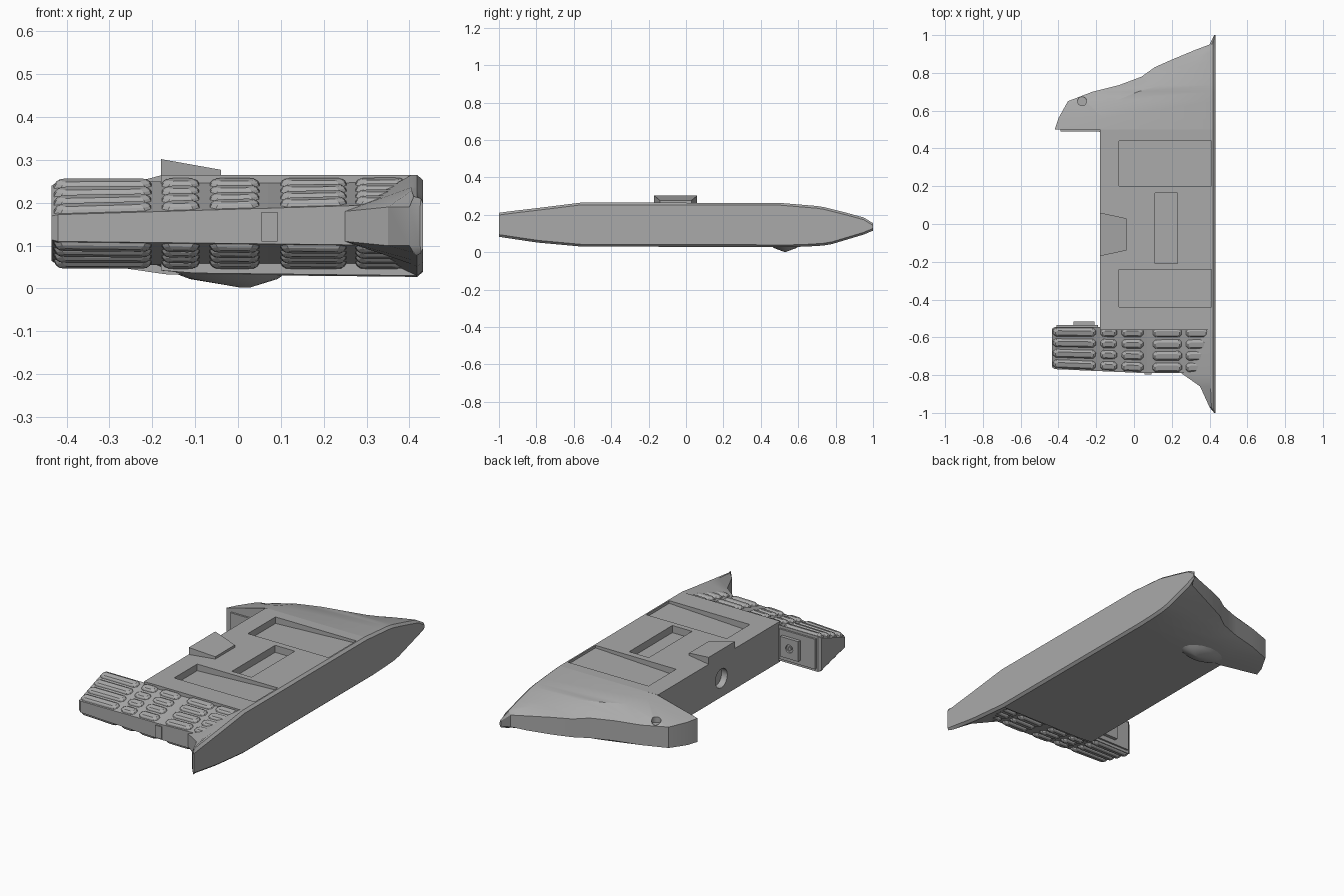
import bpy, bmesh, math
from mathutils import Vector

cube = bpy.data.objects.get("Cube")
if cube:
    bpy.data.objects.remove(cube)

grey = bpy.data.materials.new("plain_grey")
grey.use_nodes = True
grey.diffuse_color = (0.4, 0.4, 0.4, 1)
grey.node_tree.nodes["Principled BSDF"].inputs["Base Color"].default_value = (0.4, 0.4, 0.4, 1)


def finish(name, bm, smooth=0):
    """Turn a bmesh into a named grey object."""
    bmesh.ops.remove_doubles(bm, verts=bm.verts, dist=1e-5)
    bmesh.ops.recalc_face_normals(bm, faces=bm.faces)
    mesh = bpy.data.meshes.new(name)
    bm.to_mesh(mesh)
    bm.free()
    mesh.materials.append(grey)
    ob = bpy.data.objects.new(name, mesh)
    bpy.context.collection.objects.link(ob)
    if smooth:
        activate(ob)
        bpy.ops.object.shade_smooth_by_angle(angle=math.radians(smooth))
    return ob


def activate(ob):
    bpy.ops.object.select_all(action='DESELECT')
    ob.select_set(True)
    bpy.context.view_layer.objects.active = ob


def loft(bm, rings):
    """Skin a list of equal length closed rings and cap both ends."""
    vs = [[bm.verts.new(p) for p in r] for r in rings]
    for a, b in zip(vs, vs[1:]):
        n = len(a)
        for i in range(n):
            bm.faces.new((a[i], a[(i + 1) % n], b[(i + 1) % n], b[i]))
    bm.faces.new(vs[0])
    bm.faces.new(vs[-1][::-1])


def block(name, x0, x1, y0, y1, z0, z1):
    bm = bmesh.new()
    loft(bm, [[(x0, y0, z), (x1, y0, z), (x1, y1, z), (x0, y1, z)] for z in (z0, z1)])
    return finish(name, bm)


def disc(name, centre, axis, radius, depth, segs=24):
    bm = bmesh.new()
    bmesh.ops.create_cone(bm, cap_ends=True, segments=segs, radius1=radius, radius2=radius, depth=depth)
    rot = Vector((0, 0, 1)).rotation_difference(Vector(axis)).to_matrix()
    bmesh.ops.rotate(bm, verts=bm.verts, matrix=rot)
    bmesh.ops.translate(bm, verts=bm.verts, vec=centre)
    return finish(name, bm, 40)


def cut(ob, cutter):
    activate(ob)
    mod = ob.modifiers.new("cut", 'BOOLEAN')
    mod.operation, mod.solver, mod.object = 'DIFFERENCE', 'EXACT', cutter
    bpy.ops.object.modifier_apply(modifier=mod.name)
    bpy.data.objects.remove(cutter)


def lerp(a, b, t):
    return a + (b - a) * t


def height(y, pts):
    """Piecewise linear side outline."""
    for (a, za), (b, zb) in zip(pts, pts[1:]):
        if y <= b:
            return lerp(za, zb, (y - a) / (b - a))
    return pts[-1][1]


TOP = [(-1, .21), (-.95, .218), (-.8, .235), (-.58, .265), (.48, .265), (.72, .245), (.86, .21), (.97, .18), (1, .155)]
LOW = [(-1, .082), (-.8, .052), (-.6, .03), (.6, .027), (.76, .037), (.87, .07), (.97, .1), (1, .115)]

# Main body: stations of (y, inner x, edge low, edge high, shoulder x)
stations = [(-1, .425, .1, .19, .427), (-.97, .4, .1, .19, .41), (-.86, .35, .1, .19, .405),
            (-.79, .25, .11, .18, .405), (-.56, .25, .11, .18, .405),
            (-.56, -.18, .042, .264, -.1), (.5, -.18, .042, .264, -.1),
            (.5, -.42, .07, .2, -.17), (.56, -.4, .07, .195, -.16), (.65, -.35, .075, .19, -.1),
            (.7, -.22, .075, .185, .02), (.735, -.08, .075, .185, .14), (.78, .04, .075, .185, .24),
            (.83, .11, .08, .18, .3), (.87, .2, .085, .18, .33), (.92, .32, .095, .175, .38),
            (.95, .4, .105, .17, .412), (1, .425, .12, .15, .427)]
bm = bmesh.new()
rings = []
for y, xe, lo, hi, xs in stations:
    t, b = height(y, TOP), height(y, LOW)
    rim = max(xs, .418)
    section = [(xe, lo), (xe, hi), (xs, t), (rim, t), (.432, t - .012),
               (.432, b + .012), (rim, b), (xs, b + .006)]
    rings.append([(x, y, z) for x, z in section])
loft(bm, rings)
body = finish("body", bm)

# Recesses in the top, with floors that rise toward the flat side
for y0, y1 in ((.2, .44), (-.44, -.24)):
    bm = bmesh.new()
    loft(bm, [[(-.08, y, .228), (.41, y, .25), (.41, y, .3), (-.08, y, .3)] for y in (y0, y1)])
    cut(body, finish("recess_cutter", bm))
cut(body, block("slot_cutter", .11, .23, -.21, .165, .225, .3))
cut(body, disc("port_cutter", (-.18, -.05, .145), (1, 0, 0), .052, .07))
cut(body, disc("screw_cutter", (-.275, .65, .21), (0, 0, 1), .024, .05, 16))
activate(body)
bpy.ops.object.shade_smooth_by_angle(angle=math.radians(25))

# Wedge tab above the port
bm = bmesh.new()
loft(bm, [[(-.18, -.17, z0), (-.18, .06, z0), (-.04, .03, z1), (-.04, -.14, z1)]
          for z0, z1 in ((.25, .25), (.302, .277))])
finish("wedge_tab", bm)

# Swelling underneath, at the root of the rear arm
bm = bmesh.new()
n = 16
rings = []
for k, z in ((1, .055), (.6, .022), (.06, .002)):
    rings.append([(lerp(.02, -.03, k) + .17 * k * math.cos(a), .53 + .1 * k * math.sin(a), z)
                  for a in (math.tau * i / n for i in range(n))])
loft(bm, rings)
finish("underside_swelling", bm, 50)


# Front grip: sloped upper and lower faces around a flat front band
def front_y(x):
    return -.768 - .022 * min(1, max(0, (x + .43) / .5))


def slope(x, t, side):
    """Point on the upper (side 1) or lower (side 0) grip face."""
    u = (x + .43) / .85
    if side:
        z = lerp(.25, lerp(.172, .198, u), t)
    else:
        z = lerp(.055, lerp(.11, .1, u), t)
    return Vector((x, lerp(-.545, front_y(x), t), z))


bm = bmesh.new()
rings = []
for x, shrink in ((-.435, .9), (-.42, 1), (-.18, 1), (.07, 1), (.25, 1), (.415, 1)):
    ring = [slope(x, 0, 1), slope(x, 1, 1), slope(x, 1, 0), slope(x, 0, 0)]
    mid = sum(ring, Vector()) / 4
    rings.append([mid + (p - mid) * shrink for p in ring])
loft(bm, rings)
finish("grip", bm)

# Raised grip ribs in five columns and four rows, above and below
bm = bmesh.new()
for side in (0, 1):
    normal = Vector((0, -.32, .95)) if side else Vector((0, -.23, -.97))
    for x0, x1 in ((-.43, -.2), (-.18, -.088), (-.068, .052), (.097, .255), (.272, .395)):
        for row in range(4):
            t0 = row * .25 + .015
            t1 = t0 + .215
            rings = []
            for inset, lift in ((0, -.004), (.006, .007), (.014, .013)):
                a, b, s = x0 + inset, x1 - inset, inset * 4
                c, d = t0 + s, t1 - s
                e = (d - c) * .28
                outline = [(a, c + e), (a + .014, c), (b - .014, c), (b, c + e),
                           (b, d - e), (b - .014, d), (a + .014, d), (a, d - e)]
                rings.append([slope(x, t, side) + normal * lift for x, t in outline])
            loft(bm, rings)
finish("grip_ribs", bm)

# Clasp strip on the front band
block("front_clasp", .055, .092, -.797, -.77, .11, .178)

# Panels on the facing sides of the two arms
block("grip_panel_frame", -.41, -.19, -.548, -.535, .07, .235)
panel = block("grip_panel", -.32, -.21, -.54, -.517, .095, .205)
cut(panel, disc("panel_hole_cutter", (-.265, -.517, .15), (0, 1, 0), .022, .02, 16))
disc("panel_stud", (-.265, -.525, .15), (0, 1, 0), .01, .012, 12)
block("rear_arm_panel", -.39, -.18, .49, .505, .085, .185)
